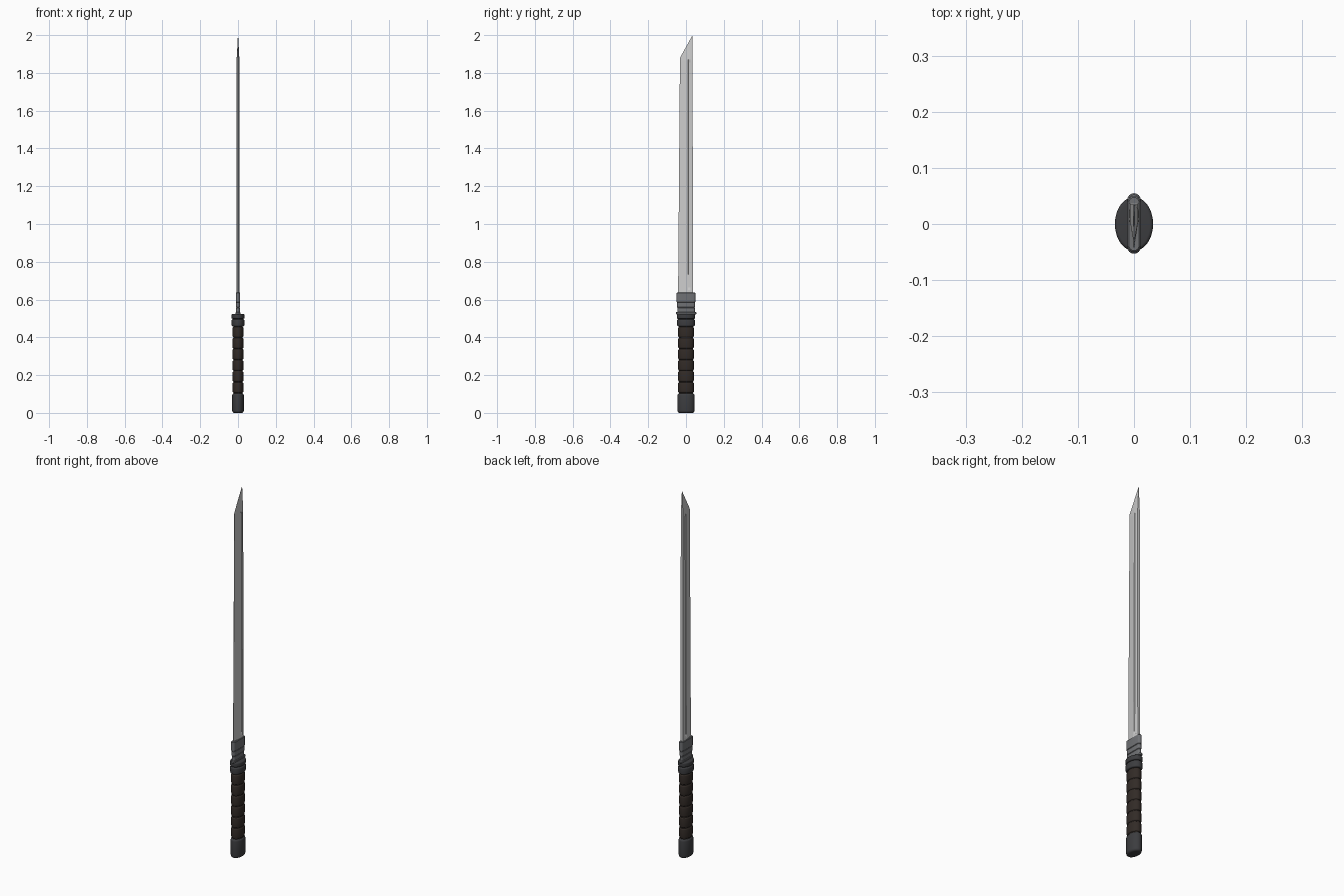
import bpy, math

if "Cube" in bpy.data.objects:
    bpy.data.objects.remove(bpy.data.objects["Cube"])


def material(name, c):
    m = bpy.data.materials.new(name)
    m.diffuse_color = (*c, 1)
    m.use_nodes = True
    m.node_tree.nodes["Principled BSDF"].inputs["Base Color"].default_value = m.diffuse_color
    return m


dark = material("dark_metal", (0.045, 0.046, 0.05))
leather = material("wrap", (0.032, 0.024, 0.02))
steel = material("collar_metal", (0.16, 0.165, 0.175))


def loft(name, rings, mat=None, angle=35):
    """Join equal-length rings of points into a closed solid."""
    n = len(rings[0])
    verts = [p for r in rings for p in r]
    faces = [(i * n + j, i * n + (j + 1) % n, (i + 1) * n + (j + 1) % n, (i + 1) * n + j)
             for i in range(len(rings) - 1) for j in range(n)]
    faces += [tuple(reversed(range(n))), tuple(range(len(verts) - n, len(verts)))]
    me = bpy.data.meshes.new(name)
    me.from_pydata(verts, [], faces)
    me.update()
    ob = bpy.data.objects.new(name, me)
    bpy.context.collection.objects.link(ob)
    if mat:
        me.materials.append(mat)
    bpy.ops.object.select_all(action='DESELECT')
    ob.select_set(True)
    bpy.context.view_layer.objects.active = ob
    bpy.ops.object.shade_smooth_by_angle(angle=math.radians(angle))
    return ob


def oval(rx, ry, z, n=40):
    return [(rx * math.cos(2 * math.pi * i / n), ry * math.sin(2 * math.pi * i / n), z)
            for i in range(n)]


def band(name, z0, z1, rx, ry, bevel, mat):
    """Oval band with rounded rims."""
    rings = []
    for k in range(5):
        a = math.pi / 2 * k / 4
        d = bevel * (1 - math.sin(a))
        rings.append((d, z0 + bevel * (1 - math.cos(a))))
    rings += [(d, z0 + z1 - z) for d, z in reversed(rings)]
    return loft(name, [oval(rx - d, ry - d, z) for d, z in rings], mat)


def slot(name, z0, z1, r, y0, y1, mat):
    """Flat plate with rounded ends."""
    def ring(z, s):
        pts = []
        for cy, a0 in ((y1 - r, 0), (y0 + r, math.pi)):
            for k in range(9):
                a = a0 + math.pi * k / 8
                pts.append(((r - s) * math.cos(a), cy + (r - s) * math.sin(a), z))
        return pts
    b = 0.0025
    return loft(name, [ring(z0, b), ring(z0 + b, 0), ring(z1 - b, 0), ring(z1, b)], mat)


# Pommel and the core of the grip
band("pommel", 0.0, 0.104, 0.031, 0.045, 0.012, dark)
loft("grip_core", [oval(0.025, 0.037, 0.09), oval(0.025, 0.037, 0.52)], leather)

# Wrapped grip rolls
count, lo, hi = 6, 0.106, 0.458
step = (hi - lo) / count
for i in range(count):
    band(f"grip_wrap_{i + 1}", lo + i * step, lo + (i + 1) * step - 0.002,
         0.029, 0.0415, 0.008, leather)

# Ferrule rings above the grip
band("lower_ferrule", 0.458, 0.496, 0.034, 0.047, 0.007, dark)
band("upper_ferrule", 0.498, 0.524, 0.034, 0.048, 0.006, dark)

# Narrow guard and stepped blade collar
slot("guard", 0.522, 0.534, 0.012, -0.053, 0.055, steel)
slot("collar_lower", 0.53, 0.558, 0.0095, -0.046, 0.047, steel)
slot("collar_middle", 0.557, 0.586, 0.0105, -0.047, 0.048, steel)
slot("collar_upper", 0.585, 0.637, 0.0115, -0.05, 0.05, steel)


# Blade: sharp edge at -y, flat spine at +y, fuller on both sides
def section(z, groove, tip=False):
    t = (z - 0.6) / 1.28
    y0, y1 = -0.042 + 0.010 * t, 0.037 - 0.002 * t
    half = 0.0085 - 0.001 * t
    side = [(0.04, 0), (0.58, half), (0.65, half), (0.68, half - groove),
            (0.82, half - groove), (0.85, half), (1.0, half * 0.9)]
    side[0] = (0.0, 0.0006)
    pts = [(x, f) for f, x in side] + [(-x, f) for f, x in reversed(side)]
    return [(x * (0.08 if tip else 1), y0 + (y1 - y0) * f,
             1.88 + 0.12 * f if tip else z) for x, f in pts]


loft("blade", [section(0.6, 0), section(0.65, 0), section(0.665, 0.003),
               section(1.855, 0.003), section(1.87, 0), section(1.88, 0, True)], None, 8)
